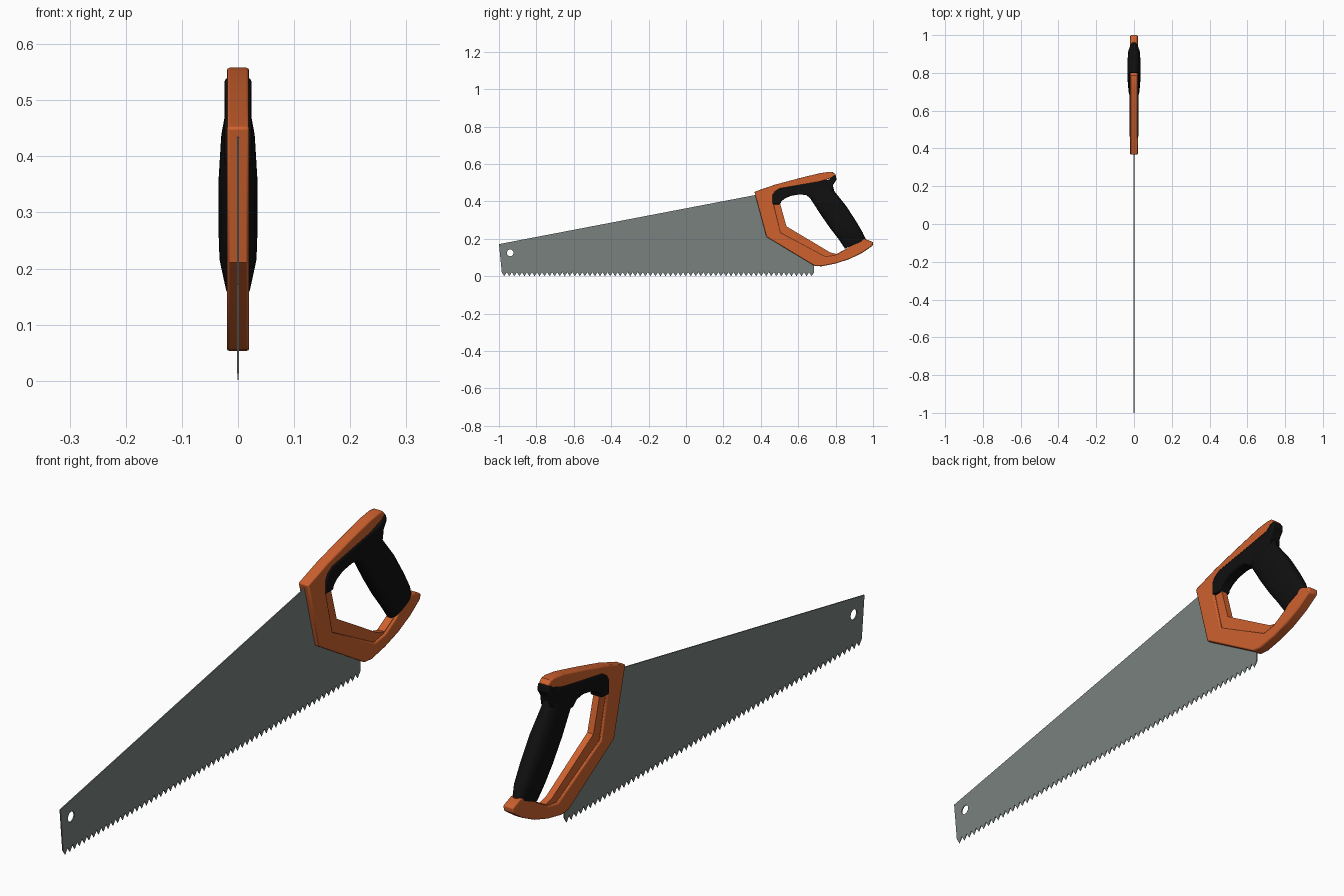
import bpy, bmesh, math
from mathutils import Vector

if "Cube" in bpy.data.objects:
    bpy.data.objects.remove(bpy.data.objects["Cube"])


def material(name, rgb):
    m = bpy.data.materials.new(name)
    m.diffuse_color = (*rgb, 1)
    m.use_nodes = True
    m.node_tree.nodes["Principled BSDF"].inputs["Base Color"].default_value = m.diffuse_color
    return m


ORANGE = material("orange plastic", (0.62, 0.12, 0.028))
BLACK = material("black rubber", (0.005, 0.005, 0.005))
STEEL = material("grey steel", (0.19, 0.22, 0.21))


def finish(ob, mat, angle=35):
    ob.data.materials.clear()
    ob.data.materials.append(mat)
    bpy.ops.object.select_all(action='DESELECT')
    ob.select_set(True)
    bpy.context.view_layer.objects.active = ob
    bpy.ops.object.shade_smooth_by_angle(angle=math.radians(angle))
    return ob


def plate(name, loops, half, mat, bevel=0.0, taper_below=None):
    """Side outline(s) in (y, z), with holes, extruded to +-half in x."""
    cu = bpy.data.curves.new(name + "_outline", 'CURVE')
    cu.dimensions, cu.fill_mode, cu.extrude = '2D', 'BOTH', half
    for pts in loops:
        s = cu.splines.new('POLY')
        s.points.add(len(pts) - 1)
        for p, (y, z) in zip(s.points, pts):
            p.co = (y, z, 0, 1)
        s.use_cyclic_u = True
    tmp = bpy.data.objects.new(name + "_outline", cu)
    bpy.context.collection.objects.link(tmp)
    dg = bpy.context.evaluated_depsgraph_get()
    me = bpy.data.meshes.new_from_object(tmp.evaluated_get(dg))
    me.name = name
    bpy.data.objects.remove(tmp)
    bm = bmesh.new()
    bm.from_mesh(me)
    bmesh.ops.remove_doubles(bm, verts=bm.verts, dist=1e-5)
    for v in bm.verts:
        y, z, x = v.co
        if taper_below is not None and z < taper_below:
            x *= 0.15
        v.co = (x, y, z)
    bmesh.ops.recalc_face_normals(bm, faces=bm.faces)
    if bevel:
        # merge flat caps, then round the rim
        bmesh.ops.dissolve_limit(bm, angle_limit=0.01, verts=bm.verts, edges=bm.edges)
    bm.to_mesh(me)
    bm.free()
    ob = bpy.data.objects.new(name, me)
    bpy.context.collection.objects.link(ob)
    if bevel:
        b = ob.modifiers.new("rim", 'BEVEL')
        b.width, b.segments = bevel, 2
        b.limit_method, b.angle_limit = 'ANGLE', math.radians(50)
    return finish(ob, mat)


# Blade: tapered sheet with saw teeth and a hanging hole
N, Y0, Y1, ROOT = 62, -0.985, 0.685, 0.022
step = (Y1 - Y0) / N
blade = [(0.685, 0.09), (0.46, 0.225), (0.41, 0.38), (0.40, 0.44), (-1.0, 0.172), (Y0, ROOT)]
for i in range(N):
    blade += [(Y0 + (i + 0.5) * step, 0.0), (Y0 + (i + 1) * step, ROOT)]
hole = [(-0.94 + 0.018 * math.cos(a), 0.125 + 0.018 * math.sin(a))
        for a in (math.tau * k / 20 for k in range(20))]
plate("blade", [blade, hole], 0.002, STEEL, taper_below=0.01)

# Handle frame: thick C-shaped outer body
frame = [(0.366, 0.452), (0.473, 0.489), (0.60, 0.523), (0.714, 0.551), (0.765, 0.558),
         (0.787, 0.556), (0.802, 0.542), (0.785, 0.528), (0.60, 0.465), (0.53, 0.455),
         (0.49, 0.425), (0.468, 0.385), (0.505, 0.233), (0.745, 0.104), (0.80, 0.113),
         (0.86, 0.147), (0.91, 0.19), (0.955, 0.20), (1.0, 0.183), (0.998, 0.163),
         (0.94, 0.124), (0.874, 0.092), (0.80, 0.068), (0.725, 0.053), (0.687, 0.056),
         (0.43, 0.211)]
plate("handle_frame", [frame], 0.02, ORANGE, 0.005)

# Recessed lip around the finger opening
lip = [(0.45, 0.40), (0.50, 0.40), (0.537, 0.267), (0.77, 0.128), (0.805, 0.119),
       (0.86, 0.149), (0.86, 0.12), (0.80, 0.09), (0.74, 0.09), (0.49, 0.22)]
plate("handle_lip", [lip], 0.012, ORANGE)

# Rubber cover under the top bar
cover = [(0.462, 0.385), (0.462, 0.435), (0.475, 0.455), (0.50, 0.471), (0.60, 0.488),
         (0.765, 0.517), (0.785, 0.535), (0.802, 0.542), (0.804, 0.515), (0.787, 0.49),
         (0.785, 0.46), (0.72, 0.41), (0.665, 0.415), (0.645, 0.433), (0.61, 0.438),
         (0.56, 0.43), (0.527, 0.415), (0.509, 0.40), (0.504, 0.385)]
plate("grip_cover", [cover], 0.024, BLACK, 0.006)

# Grip: lofted rounded sections (front point, back point, half width)
sections = [((0.64, 0.447), (0.782, 0.50), 0.022), ((0.665, 0.415), (0.793, 0.455), 0.030),
            ((0.72, 0.33), (0.857, 0.375), 0.035), ((0.77, 0.258), (0.912, 0.29), 0.035),
            ((0.815, 0.20), (0.944, 0.235), 0.033), ((0.85, 0.148), (0.963, 0.195), 0.022)]
SIDES = 20
bm = bmesh.new()
rings = []
for f, b, hx in sections:
    f, b = Vector((0, *f)), Vector((0, *b))
    mid, arm = (f + b) / 2, (b - f) / 2
    ring = []
    for k in range(SIDES):
        c, s = math.cos(math.tau * k / SIDES), math.sin(math.tau * k / SIDES)
        c, s = (math.copysign(abs(t) ** 0.75, t) for t in (c, s))
        ring.append(bm.verts.new(mid + arm * c + Vector((hx * s, 0, 0))))
    rings.append(ring)
for r0, r1 in zip(rings, rings[1:]):
    for k in range(SIDES):
        j = (k + 1) % SIDES
        bm.faces.new((r0[k], r0[j], r1[j], r1[k]))
bm.faces.new(rings[0])
bm.faces.new(rings[-1])
bmesh.ops.recalc_face_normals(bm, faces=bm.faces)
me = bpy.data.meshes.new("grip")
bm.to_mesh(me)
bm.free()
grip = bpy.data.objects.new("grip", me)
bpy.context.collection.objects.link(grip)
finish(grip, BLACK, 45)
